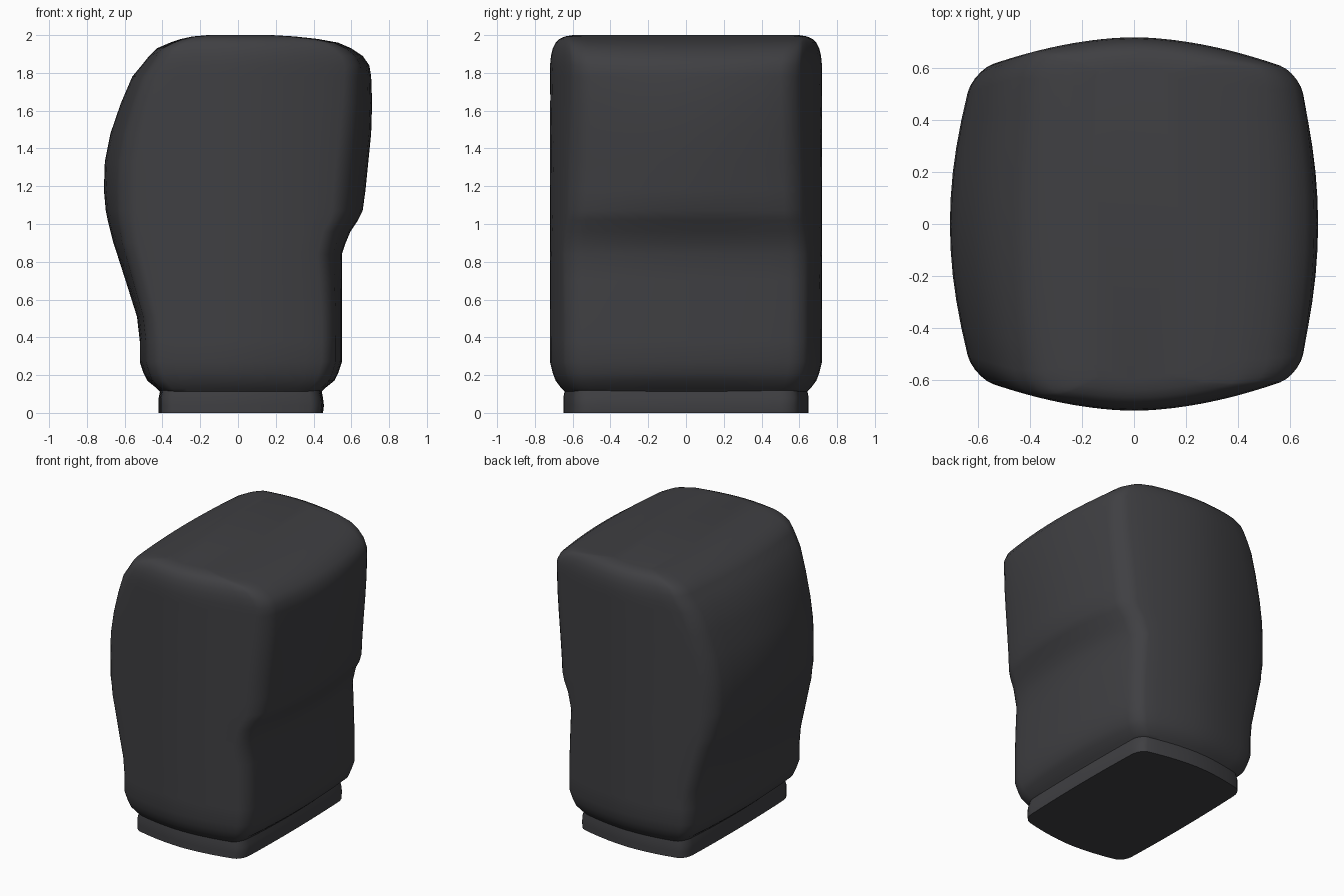
import bpy, bmesh, math

mat = bpy.data.materials.new("dark_charcoal")
mat.diffuse_color = (0.05, 0.05, 0.055, 1)


def unit_section(r=0.13, edge=10, arc=5):
    """Rounded square in -1..1, counter-clockwise."""
    pts = []
    for k in range(4):
        a0 = k * math.pi / 2
        cx, cy = [(1, 1), (-1, 1), (-1, -1), (1, -1)][k]
        nx, ny = [(-1, 1), (-1, -1), (1, -1), (1, 1)][k]
        c = 1 - r
        for i in range(arc + 1):
            a = a0 + math.pi / 2 * i / arc
            pts.append((cx * c + r * math.cos(a), cy * c + r * math.sin(a)))
        ax, ay = pts[-1]
        a = a0 + math.pi / 2
        bx, by = nx * c + r * math.cos(a), ny * c + r * math.sin(a)
        for i in range(1, edge):
            t = i / edge
            pts.append((ax + (bx - ax) * t, ay + (by - ay) * t))
    return pts


def loft(name, rings):
    """Rings are (z, left x, right x, half depth, side bulge)."""
    bm = bmesh.new()
    section = unit_section()
    loops = []
    for z, xl, xr, yh, side in rings:
        loop = []
        for u, v in section:
            x = (xl + xr) / 2 + (xr - xl) / 2 * u * (1 - side * v * v)
            sag = 0.13 * min(abs(x) / 0.62, 1.1) ** 1.8
            loop.append(bm.verts.new((x, v * (yh - sag), z)))
        loops.append(loop)
    n = len(section)
    for a, b in zip(loops, loops[1:]):
        for i in range(n):
            j = (i + 1) % n
            bm.faces.new((a[i], a[j], b[j], b[i]))
    bm.faces.new(loops[0][::-1])
    bm.faces.new(loops[-1])
    mesh = bpy.data.meshes.new(name)
    bm.to_mesh(mesh)
    bm.free()
    mesh.materials.append(mat)
    ob = bpy.data.objects.new(name, mesh)
    bpy.context.collection.objects.link(ob)
    bpy.ops.object.select_all(action='DESELECT')
    ob.select_set(True)
    bpy.context.view_layer.objects.active = ob
    bpy.ops.object.shade_smooth_by_angle(angle=math.radians(45))
    return ob


# Main body: bulging back on the left, stepped side on the right
loft("padded_body", [
    (0.10, -0.40, 0.43, 0.63, 0.06),
    (0.13, -0.43, 0.46, 0.66, 0.06),
    (0.17, -0.48, 0.51, 0.69, 0.07),
    (0.21, -0.50, 0.53, 0.705, 0.08),
    (0.27, -0.52, 0.55, 0.72, 0.08),
    (0.38, -0.52, 0.55, 0.72, 0.08),
    (0.51, -0.535, 0.55, 0.72, 0.08),
    (0.70, -0.595, 0.55, 0.72, 0.09),
    (0.84, -0.64, 0.55, 0.72, 0.10),
    (0.90, -0.66, 0.57, 0.72, 0.10),
    (0.96, -0.675, 0.595, 0.72, 0.11),
    (1.02, -0.69, 0.635, 0.72, 0.11),
    (1.07, -0.70, 0.66, 0.72, 0.12),
    (1.18, -0.71, 0.675, 0.72, 0.13),
    (1.33, -0.705, 0.69, 0.72, 0.13),
    (1.48, -0.675, 0.705, 0.72, 0.13),
    (1.64, -0.62, 0.71, 0.72, 0.12),
    (1.78, -0.56, 0.705, 0.72, 0.11),
    (1.84, -0.51, 0.695, 0.72, 0.10),
    (1.89, -0.47, 0.66, 0.715, 0.09),
    (1.93, -0.43, 0.60, 0.705, 0.07),
    (1.96, -0.36, 0.53, 0.69, 0.05),
    (1.98, -0.30, 0.42, 0.67, 0.04),
    (1.993, -0.24, 0.30, 0.64, 0.03),
    (2.0, -0.16, 0.18, 0.60, 0.02),
])

# Thin foot under the body
loft("foot_rim", [
    (0.0, -0.42, 0.45, 0.65, 0.03),
    (0.04, -0.42, 0.455, 0.65, 0.03),
    (0.08, -0.42, 0.45, 0.65, 0.03),
    (0.13, -0.41, 0.44, 0.64, 0.04),
])
